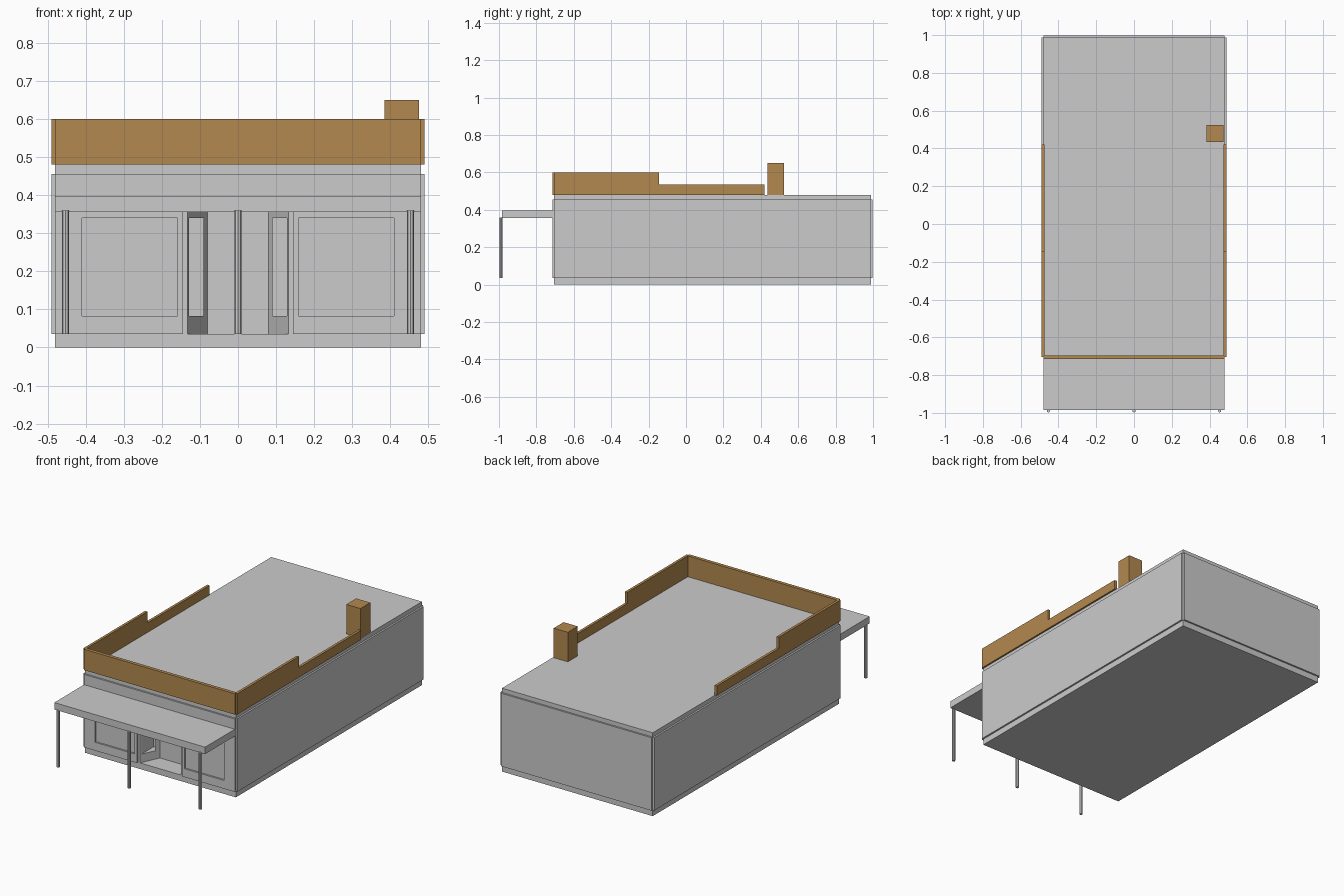
import bpy, bmesh

if "Cube" in bpy.data.objects:
    bpy.data.objects.remove(bpy.data.objects["Cube"])

brown = bpy.data.materials.new("brown_trim")
brown.diffuse_color = (0.45, 0.25, 0.08, 1)
brown.use_nodes = True
brown.node_tree.nodes["Principled BSDF"].inputs["Base Color"].default_value = brown.diffuse_color


def prism(name, outline, lo, hi, axis="z", mat=None):
    """Extrude a 2D outline along z (outline = x,y) or along x (outline = y,z)."""
    bm = bmesh.new()
    pts = [(a, b, lo) if axis == "z" else (lo, a, b) for a, b in outline]
    face = bm.faces.new([bm.verts.new(p) for p in pts])
    ext = bmesh.ops.extrude_face_region(bm, geom=[face])
    move = (0, 0, hi - lo) if axis == "z" else (hi - lo, 0, 0)
    bmesh.ops.translate(bm, vec=move,
                        verts=[g for g in ext["geom"] if isinstance(g, bmesh.types.BMVert)])
    bmesh.ops.recalc_face_normals(bm, faces=bm.faces)
    me = bpy.data.meshes.new(name)
    bm.to_mesh(me)
    bm.free()
    ob = bpy.data.objects.new(name, me)
    bpy.context.collection.objects.link(ob)
    if mat:
        me.materials.append(mat)
    return ob


def box(name, x0, x1, y0, y1, z0, z1, mat=None):
    return prism(name, [(x0, y0), (x1, y0), (x1, y1), (x0, y1)], z0, z1, "z", mat)


def cut(ob, cutter):
    mod = ob.modifiers.new("cut", "BOOLEAN")
    mod.operation = "DIFFERENCE"
    mod.solver = "EXACT"
    mod.object = cutter
    bpy.context.view_layer.objects.active = ob
    bpy.ops.object.modifier_apply(modifier=mod.name)
    bpy.data.objects.remove(cutter)


# Main block with a splayed entrance recess and its side lights
core = box("building_core", -0.48, 0.48, -0.705, 0.988, 0, 0.48)
cut(core, prism("cutter", [(-0.137, -0.755), (0.137, -0.755), (0.132, -0.705),
                           (0.08, -0.595), (-0.08, -0.595), (-0.132, -0.705)], 0.035, 0.356))
for s in (-1, 1):
    xs = sorted((s * 0.128, s * 0.091))
    cut(core, box("cutter", *xs, -0.75, -0.585, 0.083, 0.34))

# Raised wall panels, leaving notched corners
front = box("front_wall", -0.48, 0.48, -0.715, -0.705, 0.035, 0.455)
cut(front, box("cutter", -0.144, 0.144, -0.75, -0.68, 0.0, 0.356))
for s in (-1, 1):
    xs = sorted((s * 0.41, s * 0.159))
    cut(front, box("cutter", *xs, -0.75, -0.68, 0.083, 0.34))
box("back_wall", -0.48, 0.48, 0.988, 0.998, 0.035, 0.455)

# Side walls and stepped parapet boards
step = [(-0.705, 0.48), (0.42, 0.48), (0.42, 0.535), (-0.145, 0.535),
        (-0.145, 0.6), (-0.705, 0.6)]
for side, s in (("left", -1), ("right", 1)):
    box(side + "_wall", *sorted((s * 0.48, s * 0.49)), -0.705, 0.988, 0.035, 0.455)
    prism(side + "_parapet", step, s * 0.475, s * 0.49, "x", brown)
box("front_parapet", -0.48, 0.48, -0.715, -0.695, 0.48, 0.6, brown)

# Chimney
box("chimney", 0.385, 0.475, 0.435, 0.525, 0.48, 0.65, brown)

# Porch canopy on thin posts
box("canopy", -0.48, 0.48, -0.985, -0.715, 0.356, 0.396)
for i, x in enumerate((-0.453, 0, 0.453)):
    bpy.ops.mesh.primitive_cylinder_add(vertices=8, radius=0.009, depth=0.325,
                                        location=(x, -0.989, 0.1975))
    bpy.context.object.name = f"canopy_post_{i + 1}"
